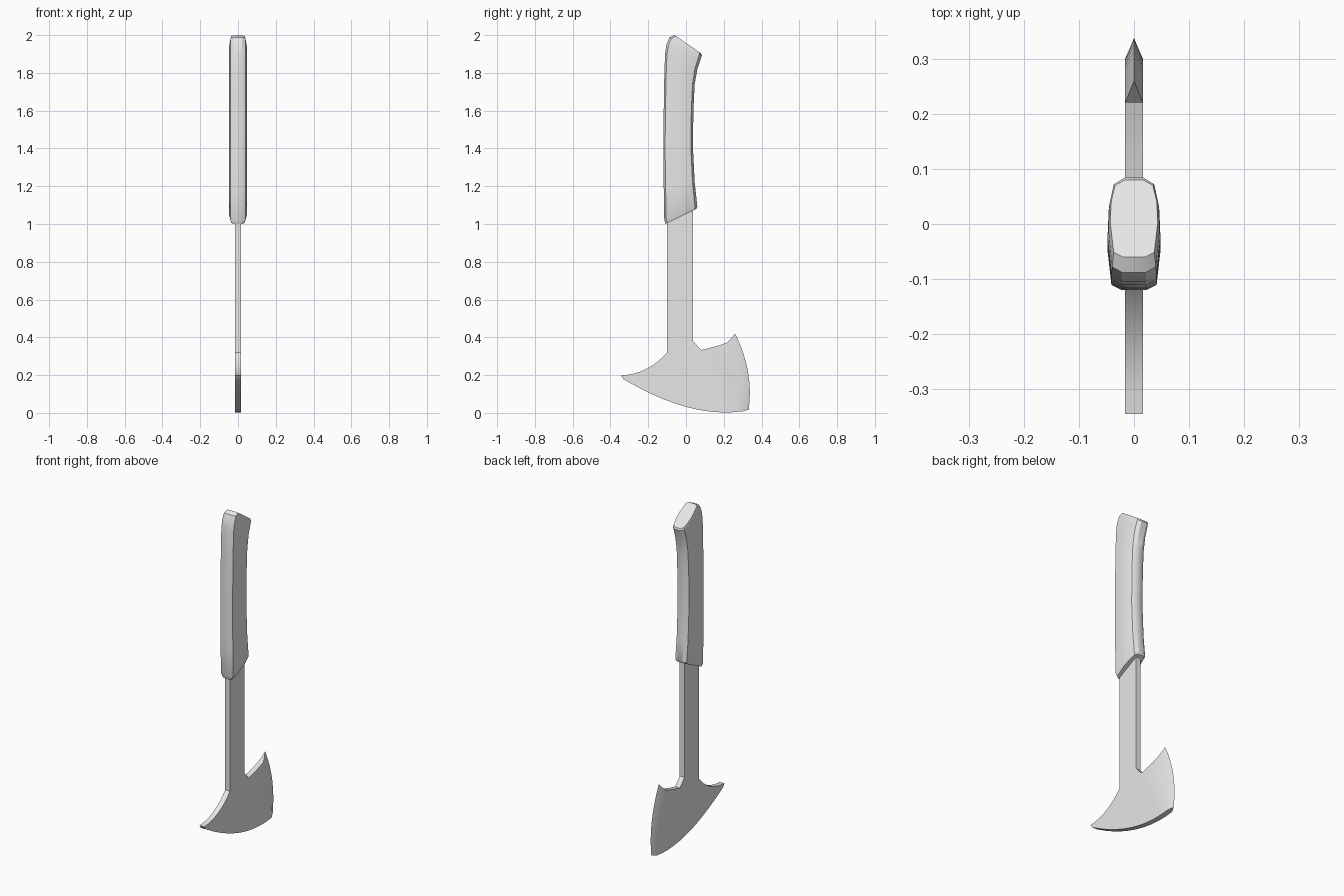
import bpy, bmesh, math
from mathutils import Vector

cube = bpy.data.objects.get("Cube")
if cube:
    bpy.data.objects.remove(cube, do_unlink=True)

grey = bpy.data.materials.new("plain_grey")
grey.use_nodes = True
GREY = (0.8, 0.8, 0.8, 1)
grey.diffuse_color = GREY
grey.node_tree.nodes["Principled BSDF"].inputs["Base Color"].default_value = GREY


def bezier(a, b, c, n):
    """Quadratic curve from a to c, as n + 1 (y, z) points."""
    a, b, c = Vector(a), Vector(b), Vector(c)
    return [a * (1 - t) ** 2 + b * 2 * t * (1 - t) + c * t * t
            for t in (i / n for i in range(n + 1))]


def finish(bm, name, angle):
    bmesh.ops.recalc_face_normals(bm, faces=bm.faces)
    mesh = bpy.data.meshes.new(name)
    bm.to_mesh(mesh)
    bm.free()
    obj = bpy.data.objects.new(name, mesh)
    bpy.context.collection.objects.link(obj)
    mesh.materials.append(grey)
    bpy.ops.object.select_all(action="DESELECT")
    obj.select_set(True)
    bpy.context.view_layer.objects.active = obj
    bpy.ops.object.shade_smooth_by_angle(angle=math.radians(angle))
    return obj


# Flat steel head and shank in one plate, with a ground cutting edge
HALF = 0.016
STEPS = 8
ridge = bezier((0.22, 0.373), (0.315, 0.2), (0.298, 0.008), STEPS)
edge = bezier((0.26, 0.42), (0.36, 0.22), (0.332, 0.017), STEPS)
belly = bezier((0.298, 0.008), (0.02, -0.03), (-0.33, 0.178), 10)
spike = bezier((-0.345, 0.198), (-0.2, 0.205), (-0.1, 0.32), 8)
shank = [(-0.1, 1.04), (0.037, 1.09), (0.037, 0.38)]
notch = bezier((0.08, 0.333), (0.15, 0.347), (0.22, 0.373), 3)
outline = ridge + belly[1:] + spike + shank + notch[:-1]

bm = bmesh.new()
sides = [[bm.verts.new((x, p[0], p[1])) for p in outline] for x in (HALF, -HALF)]
tips = [bm.verts.new((0, p.x, p.y)) for p in edge]
left, right = sides
for side in sides:
    bm.faces.new(side)
    for i in range(STEPS):
        bm.faces.new((side[i], side[i + 1], tips[i + 1], tips[i]))
for i in range(STEPS, len(outline)):
    j = (i + 1) % len(outline)
    bm.faces.new((left[i], left[j], right[j], right[i]))
for i in (0, STEPS):
    bm.faces.new((left[i], right[i], tips[i]))
finish(bm, "axe_head_and_shank", 25)

# Grip lofted through tilted rings: front y, front z, back y, back z, width scale
rings = [
    (-0.108, 1.0, 0.055, 1.08, 0.86),
    (-0.115, 1.02, 0.06, 1.092, 1),
    (-0.118, 1.2, 0.046, 1.22, 1),
    (-0.12, 1.4, 0.037, 1.4, 1),
    (-0.118, 1.6, 0.039, 1.6, 1),
    (-0.115, 1.78, 0.046, 1.74, 1),
    (-0.111, 1.9, 0.06, 1.82, 1),
    (-0.104, 1.95, 0.075, 1.865, 1),
    (-0.088, 1.988, 0.084, 1.892, 0.97),
    (-0.06, 2.0, 0.08, 1.903, 0.9),
]
# Half cross-section: fraction from front to back, half width
section = [(0, 0.022), (0.06, 0.041), (0.45, 0.048), (0.72, 0.046),
           (0.93, 0.038), (1, 0.018)]
loop = section + [(t, -w) for t, w in reversed(section)]

bm = bmesh.new()
rows = []
for fy, fz, by, bz, scale in rings:
    rows.append([bm.verts.new((w * scale, fy + (by - fy) * t, fz + (bz - fz) * t))
                 for t, w in loop])
for low, high in zip(rows, rows[1:]):
    for i in range(len(loop)):
        j = (i + 1) % len(loop)
        bm.faces.new((low[i], low[j], high[j], high[i]))
bm.faces.new(rows[0])
bm.faces.new(rows[-1])
finish(bm, "grip", 30)
